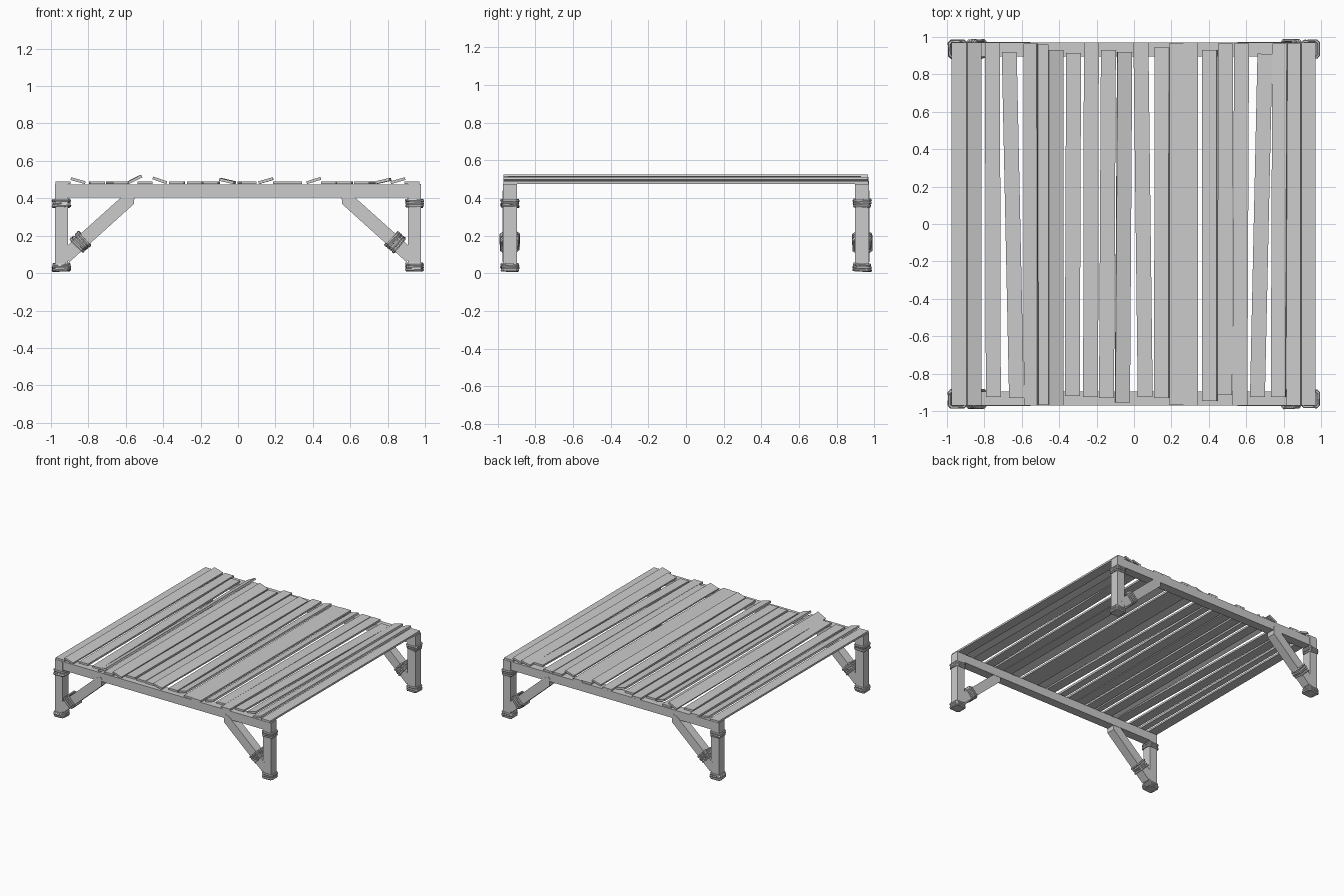
import bpy, bmesh, math, random
from mathutils import Vector, Matrix, Euler

if "Cube" in bpy.data.objects:
    bpy.data.objects.remove(bpy.data.objects["Cube"])

random.seed(4)


def mesh_object(name, bm):
    bmesh.ops.recalc_face_normals(bm, faces=bm.faces)
    mesh = bpy.data.meshes.new(name)
    bm.to_mesh(mesh)
    bm.free()
    obj = bpy.data.objects.new(name, mesh)
    bpy.context.collection.objects.link(obj)
    return obj


def box(name, centre, size, matrix=Matrix()):
    bm = bmesh.new()
    bmesh.ops.create_cube(bm, size=1, matrix=Matrix.Translation(centre) @ matrix @ Matrix.Diagonal((*size, 1)))
    return mesh_object(name, bm)


def prism(name, profile, y0, y1):
    bm = bmesh.new()
    face = bm.faces.new([bm.verts.new((x, y0, z)) for x, z in profile])
    out = bmesh.ops.extrude_face_region(bm, geom=[face])
    verts = [v for v in out["geom"] if isinstance(v, bmesh.types.BMVert)]
    bmesh.ops.translate(bm, verts=verts, vec=(0, y1 - y0, 0))
    return mesh_object(name, bm)


def add_ring(bm, matrix, half, r=0.0085, sides=6):
    # one turn of rope: a chamfered square path with a hexagonal section
    c = half * 0.72
    path = [(half, -c), (half, c), (c, half), (-c, half), (-half, c), (-half, -c), (-c, -half), (c, -half)]
    rows = []
    for x, y in path:
        p = Vector((x, y, 0))
        out = p.normalized()
        rows.append([bm.verts.new(matrix @ (p + out * r * math.cos(a) + Vector((0, 0, r * math.sin(a)))))
                     for a in (math.tau * k / sides for k in range(sides))])
    for i, row in enumerate(rows):
        nxt = rows[(i + 1) % len(rows)]
        for k in range(sides):
            j = (k + 1) % sides
            bm.faces.new((row[k], nxt[k], nxt[j], row[j]))


def binding(name, centre, lean=0.0, half=0.042, step=0.014, turns=3):
    bm = bmesh.new()
    base = Matrix.Translation(centre) @ Matrix.Rotation(lean, 4, 'Y')
    for i in range(turns):
        wobble = Euler((random.uniform(-.07, .07), random.uniform(-.07, .07), random.uniform(-.05, .05))).to_matrix().to_4x4()
        add_ring(bm, base @ Matrix.Translation((0, 0, (i - (turns - 1) / 2) * step)) @ wobble,
                 half + random.uniform(-.002, .003))
    return mesh_object(name, bm)


# Legs, braces and rope bindings at each corner
brace_profile = [(.95, .113), (.605, .423), (.565, .44), (.553, .425), (.556, .37), (.90, .06)]
for sy, depth in ((-1, "front"), (1, "back")):
    for sx, side in ((-1, "left"), (1, "right")):
        tag = f"{depth}_{side}"
        box(f"{tag}_leg", (sx * .944, sy * .935, .243), (.07, .075, .465))
        prism(f"{tag}_brace", [(sx * x, z) for x, z in brace_profile], sy * .973, sy * .899)
        binding(f"{tag}_foot_rope", (sx * .944, sy * .935, .032))
        binding(f"{tag}_upper_rope", (sx * .944, sy * .935, .373))
        binding(f"{tag}_brace_rope", (sx * .842, sy * .936, .166), -sx * math.radians(48), .044, .016, 4)
    # Long beam under the planks
    box(f"{depth}_beam", (0, sy * .933, .44), (1.82, .073, .07))

# Planks: x at back, x at front, back end y, front end y, rise of right edge
planks = [
    (-.935, -.935, .97, -.97, 0), (-.855, -.855, .97, -.97, -.022),
    (-.757, -.752, .97, -.925, 0), (-.667, -.628, .92, -.93, 0),
    (-.553, -.550, .965, -.97, .036), (-.497, -.497, .96, -.965, 0),
    (-.418, -.418, .93, -.97, -.026), (-.323, -.330, .915, -.92, 0),
    (-.228, -.232, .97, -.925, 0), (-.137, -.147, .93, -.93, 0),
    (-.050, -.062, .92, -.955, -.018), (.037, .060, .97, -.925, 0),
    (.150, .148, .945, -.93, .022), (.226, .226, .965, -.965, 0),
    (.303, .303, .97, -.97, 0), (.405, .405, .93, -.945, .024),
    (.490, .485, .965, -.915, 0), (.575, .566, .965, -.97, 0),
    (.700, .660, .91, -.925, 0), (.780, .772, .965, -.925, .018),
    (.855, .855, .965, -.97, .022), (.93, .93, .97, -.97, 0),
]
for i, (xb, xf, yb, yf, rise) in enumerate(planks):
    turn = math.atan2(xf - xb, yb - yf)
    roll = -math.asin(rise / .08)
    rot = Matrix.Rotation(turn, 4, 'Z') @ Matrix.Rotation(roll, 4, 'Y')
    z = .483 + abs(rise) * .5
    box(f"plank_{i + 1:02d}", ((xb + xf) / 2, (yb + yf) / 2, z), (.08, yb - yf, .015), rot)
